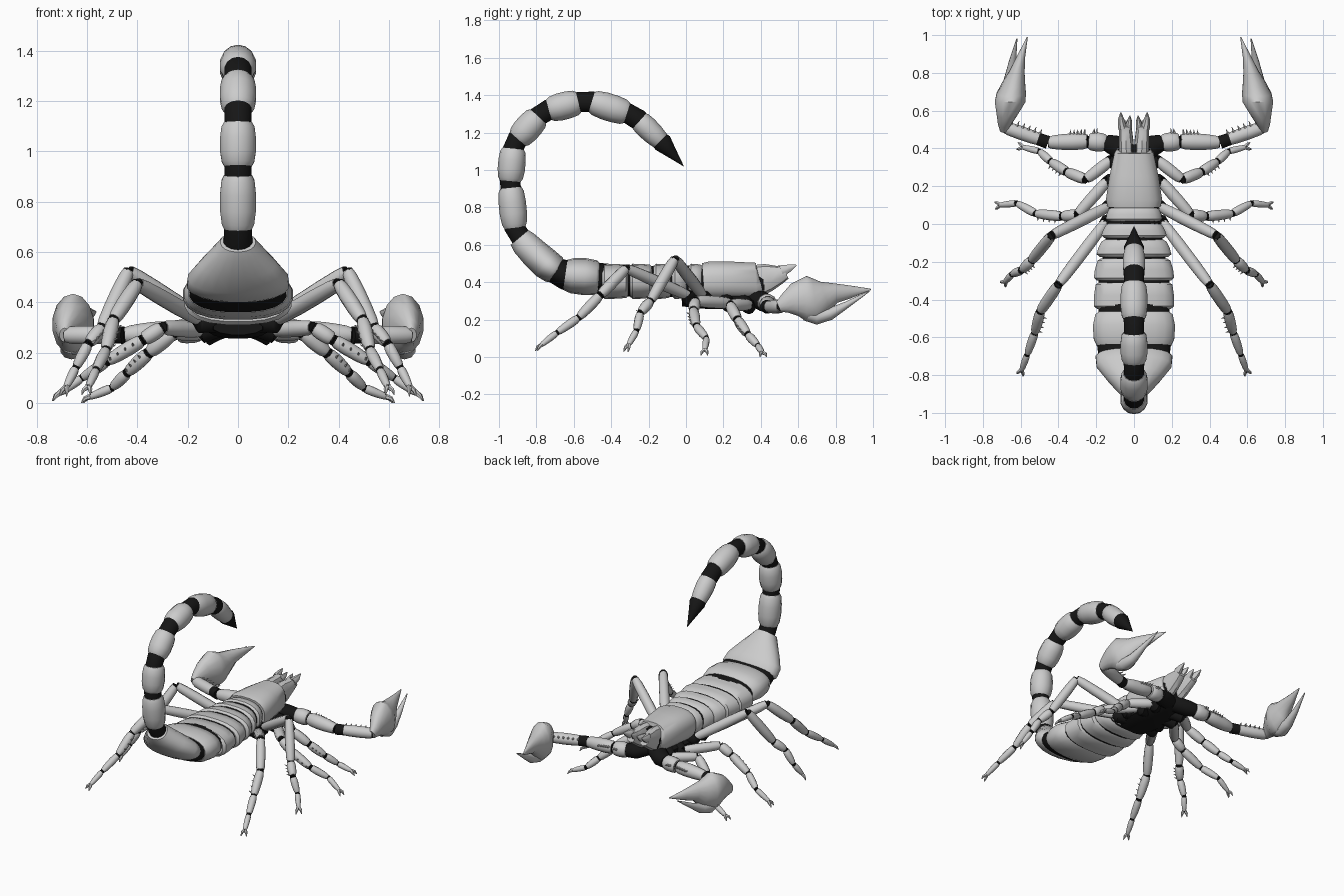
import bpy, bmesh, math
from mathutils import Vector as V

black = bpy.data.materials.new("black_joint")
black.diffuse_color = (0.008, 0.008, 0.008, 1)
X = V((1, 0, 0))


def loft(bm, rings, side=None, n=12, power=2.0):
    """Skin superellipse rings (x, y, z, side radius, up radius) along their path."""
    pts = [V(r[:3]) for r in rings]
    loops = []
    for i, r in enumerate(rings):
        t = (pts[min(i + 1, len(pts) - 1)] - pts[max(i - 1, 0)]).normalized()
        s = V(side) if side else t.cross(V((0, 0, 1))).normalized()
        u = s.cross(t).normalized()
        loop = []
        for k in range(n):
            a = 2 * math.pi * (k + 0.5) / n
            c, d = math.cos(a), math.sin(a)
            c = math.copysign(abs(c) ** (2 / power), c)
            d = math.copysign(abs(d) ** (2 / power), d)
            loop.append(bm.verts.new(pts[i] + s * c * r[3] + u * d * r[4]))
        loops.append(loop)
    for a, b in zip(loops, loops[1:]):
        for k in range(n):
            bm.faces.new((a[k], a[(k + 1) % n], b[(k + 1) % n], b[k]))
    bm.faces.new(loops[0])
    bm.faces.new(loops[-1])


def barrel(bm, p, q, ra, rb, gap=0.01, side=None, n=10):
    """One shell segment, slightly pinched at both ends."""
    p, q = V(p), V(q)
    d = (q - p).normalized() * gap
    p, q = p + d, q - d
    rings = []
    for t, s in ((0, .78), (.1, .93), (.35, 1.03), (.65, 1.03), (.9, .95), (1, .8)):
        r = (ra + (rb - ra) * t) * s
        rings.append((*p.lerp(q, t), r, r))
    loft(bm, rings, side, n)


def finish(bm, name, mat=None, mirror=False):
    bmesh.ops.recalc_face_normals(bm, faces=bm.faces)
    me = bpy.data.meshes.new(name)
    bm.to_mesh(me)
    bm.free()
    ob = bpy.data.objects.new(name, me)
    bpy.context.collection.objects.link(ob)
    if mat:
        me.materials.append(mat)
    if mirror:
        ob.modifiers.new("mirror", 'MIRROR')
    return ob


def spikes(bm, p, q, direction, count, length):
    """Row of small thorns along a line."""
    p, q, d = V(p), V(q), V(direction).normalized() * length
    for i in range(count):
        b = p.lerp(q, i / max(count - 1, 1))
        w = length * .3
        loft(bm, [(*b, w, w), (*(b + d), .001, .001)], n=5)


# carapace
bm = bmesh.new()
loft(bm, [(0, .395, .41, .09, .085), (0, .375, .405, .105, .1), (0, .25, .408, .132, .103),
          (0, .13, .408, .15, .105), (0, .092, .405, .142, .098)], X, 20, 2.6)
finish(bm, "carapace")

# overlapping abdomen plates: front y, back y, front half width, back half width
bm = bmesh.new()
for y0, y1, w0, w1 in ((.09, .012, .135, .15), (.006, -.075, .15, .175), (-.082, -.175, .175, .2),
                       (-.182, -.30, .195, .215), (-.308, -.45, .205, .215)):
    loft(bm, [(0, y0, .405, w0 - .02, .08), (0, y0 - .012, .405, w0, .09),
              (0, (y0 + y1) / 2, .405, (w0 + w1) / 2 + .004, .094),
              (0, y1 + .015, .405, w1, .095), (0, y1, .405, w1 - .018, .082)], X, 20, 2.5)
loft(bm, [(0, -.462, .425, .185, .08), (0, -.48, .425, .207, .093), (0, -.54, .43, .22, .1),
          (0, -.61, .435, .215, .095), (0, -.645, .44, .198, .082)], X, 20, 2.4)
finish(bm, "abdomen_plates")

# tapered rear plate that turns up into the tail
bm = bmesh.new()
loft(bm, [(0, -.69, .458, .19, .07), (0, -.705, .468, .205, .08), (0, -.75, .50, .2, .085),
          (0, -.81, .555, .15, .08), (0, -.865, .61, .095, .073), (0, -.89, .64, .07, .062)], X, 20, 2.2)
finish(bm, "rear_plate")

# dark skin seen between the plates
bm = bmesh.new()
loft(bm, [(0, .42, .40, .08, .075), (0, .25, .40, .11, .09), (0, .05, .405, .13, .085),
          (0, -.3, .405, .19, .083), (0, -.5, .425, .19, .083), (0, -.65, .44, .195, .08),
          (0, -.72, .475, .19, .07), (0, -.85, .6, .08, .06)], X, 20, 2.4)
finish(bm, "body_core", black)

# tail segments: start y,z and end y,z
tail = ((-.915, .69, -.937, .905), (-.94, .94, -.924, 1.115), (-.9, 1.165, -.79, 1.287),
        (-.735, 1.322, -.575, 1.363), (-.505, 1.365, -.315, 1.305), (-.255, 1.27, -.125, 1.145))
bm = bmesh.new()
for i, (y0, z0, y1, z1) in enumerate(tail):
    r = .063 if i == 5 else .071
    barrel(bm, (0, y0, z0), (0, y1, z1), r, r * (.82 if i == 5 else 1), 0, X, 14)
finish(bm, "tail_segments")
bm = bmesh.new()
core = [(0, -.87, .62, .06, .055)]
for y0, z0, y1, z1 in tail:
    core += [(0, y0, z0, .056, .056), (0, y1, z1, .054, .054)]
loft(bm, core[:-1] + [(0, -.2, 1.215, .04, .04)], X, 14)
finish(bm, "tail_joints", black)

# stinger
bm = bmesh.new()
loft(bm, [(0, -.15, 1.17, .045, .045), (0, -.125, 1.145, .053, .053), (0, -.085, 1.10, .034, .034),
          (0, -.05, 1.062, .018, .018), (0, -.012, 1.02, .001, .001)], X, 14)
finish(bm, "stinger", black)

# mouth pincers
bm = bmesh.new()
loft(bm, [(.04, .385, .41, .042, .085), (.042, .44, .425, .04, .075), (.046, .5, .44, .036, .05),
          (.05, .53, .455, .034, .04)], X, 10, 2.3)
loft(bm, [(.06, .51, .46, .026, .035), (.068, .55, .475, .019, .022), (.07, .59, .492, .003, .004)], X, 8)
loft(bm, [(.03, .51, .455, .02, .032), (.024, .545, .47, .014, .02), (.022, .572, .485, .003, .004)], X, 8)
finish(bm, "mouth_pincers", None, True)

# walking legs: joint points and segment radii, right side mirrored to the left
legs = {
    "front_leg": ([(.12, .34, .28), (.255, .235, .28), (.355, .275, .2), (.44, .33, .12),
                   (.5, .385, .06), (.595, .408, .022)], 0),
    "second_leg": ([(.14, .23, .29), (.3, .05, .3), (.38, .04, .25), (.52, .055, .165),
                    (.62, .11, .1), (.715, .1, .035)], 1),
    "third_leg": ([(.14, .09, .33), (.435, -.06, .525), (.54, -.19, .3), (.595, -.245, .235),
                   (.645, -.265, .14), (.685, -.31, .06)], 2),
    "rear_leg": ([(.15, .01, .33), (.4, -.32, .475), (.495, -.46, .33), (.525, -.575, .21),
                  (.565, -.69, .13), (.597, -.78, .06)], 3),
}
radii = [.033, .031, .03, .025, .02, .014]
for name, (p, idx) in legs.items():
    bm = bmesh.new()
    for i in range(5):
        barrel(bm, p[i], p[i + 1], radii[i], radii[i + 1], .007)
    # thorns on the shin and a forked foot
    a, b = V(p[2]), V(p[3])
    d = (b - a).cross(V((0, 0, 1))).normalized()
    up = V((0, 0, .5))
    spikes(bm, a.lerp(b, .25) + d * .022, a.lerp(b, .9) + d * .018, d + up, 4, .022)
    tip = V(p[5])
    t = (tip - V(p[4])).normalized()
    s = t.cross(V((0, 0, 1))).normalized()
    for sgn in (-1, 1):
        e = tip + t * .026 + s * sgn * .018 - V((0, 0, .012))
        m = tip + t * .012 + s * sgn * .014
        loft(bm, [(*(tip - t * .01), .012, .012), (*m, .009, .009), (*e, .002, .002)], n=6)
    finish(bm, name, None, True)
    # dark joints and hip
    bm = bmesh.new()
    for i in range(5):
        loft(bm, [(*p[i], radii[i] * .78, radii[i] * .78),
                  (*p[i + 1], radii[i + 1] * .74, radii[i + 1] * .74)], n=8)
    h = V(p[0])
    inner = V((.02, .26 - .07 * idx, .31))
    o = h + (V(p[1]) - h).normalized() * .012
    loft(bm, [(*inner, .035, .04), (*inner.lerp(h, .6), .042, .042 ),
              (*(h - V((0, 0, .012))), .038, .04), (*o, .03, .03)], n=10)
    finish(bm, name + "_joints", black, True)

# underside breast plate
bm = bmesh.new()
loft(bm, [(0, .38, .31, .08, .03), (0, .3, .3, .12, .045), (0, .12, .295, .13, .04),
          (0, -.02, .3, .1, .03)], X, 12)
finish(bm, "breast_plate", black)

# claw arms
arm = [(.14, .43, .29), (.245, .438, .285), (.455, .432, .27), (.685, .512, .27)]
bm = bmesh.new()
barrel(bm, arm[0], arm[1], .05, .05, .006, None, 12)
barrel(bm, arm[1], arm[2], .048, .038, .005, None, 12)
barrel(bm, arm[2], arm[3], .034, .038, .003, None, 12)
spikes(bm, (.2, .478, .3), (.215, .478, .3), (-.2, 1, .2), 2, .03)
spikes(bm, (.265, .475, .3), (.34, .47, .29), (-.2, 1, .2), 5, .03)
spikes(bm, (.5, .477, .29), (.65, .53, .29), (-.5, 1, .2), 6, .028)
finish(bm, "claw_arm", None, True)
bm = bmesh.new()
loft(bm, [(.03, .37, .32, .06, .05), (.1, .415, .295, .058, .052), (.15, .432, .29, .044, .044)])
for a, b in zip(arm, arm[1:]):
    loft(bm, [(*a, .036, .036), (*b, .028, .028)])
finish(bm, "claw_arm_joints", black, True)

# claws: palm with fixed upper finger, and lower finger
bm = bmesh.new()
loft(bm, [(.69, .495, .27, .02, .03), (.685, .53, .285, .036, .052), (.672, .58, .305, .056, .088),
          (.656, .645, .312, .083, .122), (.65, .69, .305, .08, .118), (.637, .745, .325, .062, .082),
          (.622, .8, .342, .044, .053), (.6, .88, .349, .024, .034), (.565, .99, .362, .003, .003)], X, 14)
finish(bm, "claw_palm", None, True)
bm = bmesh.new()
loft(bm, [(.665, .64, .235, .04, .04), (.662, .70, .215, .046, .042), (.655, .77, .23, .034, .032),
          (.643, .86, .28, .02, .018), (.62, .98, .352, .003, .003)], X, 10)
finish(bm, "claw_lower_finger", None, True)

# smooth shells with crisp rims
for ob in bpy.data.objects:
    ob.select_set(True)
    bpy.context.view_layer.objects.active = ob
bpy.ops.object.shade_smooth_by_angle(angle=math.radians(40))
